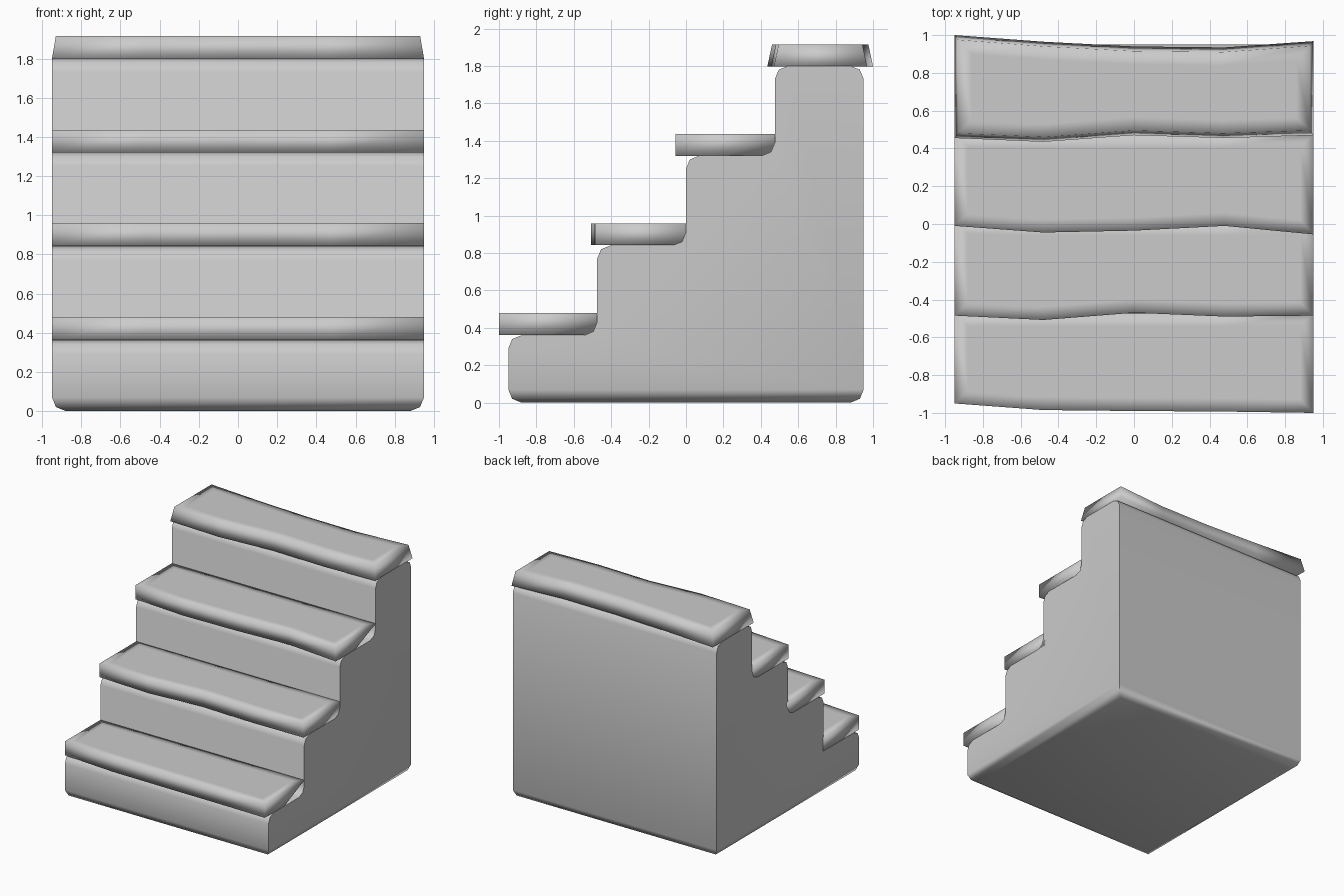
import bpy, bmesh, math

if "Cube" in bpy.data.objects:
    bpy.data.objects.remove(bpy.data.objects["Cube"])

RISE, RUN, TH = 0.48, 0.475, 0.117
XS = [-0.95, -0.48, 0.0, 0.48, 0.95]


def finish(bm, name, angle):
    bmesh.ops.recalc_face_normals(bm, faces=bm.faces)
    me = bpy.data.meshes.new(name)
    bm.to_mesh(me)
    bm.free()
    ob = bpy.data.objects.new(name, me)
    bpy.context.collection.objects.link(ob)
    bpy.ops.object.select_all(action='DESELECT')
    ob.select_set(True)
    bpy.context.view_layer.objects.active = ob
    bpy.ops.object.shade_smooth_by_angle(angle=math.radians(angle))
    return ob


# Solid stepped body: side profile extruded across x
profile = [(0.95, 0.0), (-0.95, 0.0)]
for i in range(4):
    y, z = -0.95 + i * RUN, 0.36 + i * RISE
    profile += [(y, z), (y + RUN, z)]
bm = bmesh.new()
face = bm.faces.new([bm.verts.new((-0.95, y, z)) for y, z in profile])
ext = bmesh.ops.extrude_face_region(bm, geom=[face])
for v in ext['geom']:
    if isinstance(v, bmesh.types.BMVert):
        v.co.x = 0.95
bmesh.ops.recalc_face_normals(bm, faces=bm.faces)
# round the side outlines and the bottom, keep step noses crisp
rounded = []
for e in bm.edges:
    a, b = e.verts[0].co, e.verts[1].co
    if abs(a.x - b.x) < 0.01 or max(a.z, b.z) < 0.01:
        if max(a.z, b.z) < 0.01:
            rounded.append(e)
    else:
        rounded.append(e)
bmesh.ops.bevel(bm, geom=rounded, offset=0.07, offset_type='OFFSET',
                segments=2, profile=0.5, affect='EDGES', clamp_overlap=True)
finish(bm, "stair_body", 50)


# Worn plank with uneven edges
def tread(name, z, front, back, taper=(0, 0), notch=None):
    bm = bmesh.new()

    def row(ys, h, dy):
        sx = (0.95 - (taper[0] if h else 0)) / 0.95
        return [bm.verts.new((x * sx, y + (dy if h else 0), z + h))
                for x, y in zip(XS, ys)]
    fb, ft = row(front, 0, 0), row(front, TH, taper[1])
    bb, bt = row(back, 0, 0), row(back, TH, -taper[1])
    top = []
    for i in range(4):
        j = i + 1
        top.append(bm.faces.new((ft[i], ft[j], bt[j], bt[i])))
        bm.faces.new((fb[i], bb[i], bb[j], fb[j]))
        bm.faces.new((fb[i], fb[j], ft[j], ft[i]))
        bm.faces.new((bb[j], bb[i], bt[i], bt[j]))
    bm.faces.new((fb[0], ft[0], bt[0], bb[0]))
    end = bm.faces.new((fb[4], bb[4], bt[4], ft[4]))
    # broken lower rear corner on the right end
    if notch is not None:
        edge = bm.edges.get((fb[4], bb[4]))
        _, mid = bmesh.utils.edge_split(edge, fb[4], 0.5)
        mid.co = (0.95, notch, z)
        bmesh.utils.face_split(end, mid, bt[4])
        bb[4].co.x = 0.86
    bmesh.ops.recalc_face_normals(bm, faces=bm.faces)
    bmesh.ops.inset_region(bm, faces=top, thickness=0.07, use_even_offset=True)
    finish(bm, name, 180)


tread("tread_1", 0.362, [-0.95, -0.985, -0.99, -0.993, -1.0],
      [-0.47] * 5, notch=-0.74)
tread("tread_2", 0.842, [-0.485, -0.508, -0.47, -0.49, -0.485],
      [0.02, 0.01, 0.01, 0.01, 0.02])
tread("tread_3", 1.319, [-0.01, -0.045, -0.035, -0.01, -0.055],
      [0.478] * 5, notch=0.2)
tread("tread_top", 1.798, [0.455, 0.435, 0.47, 0.455, 0.47],
      [1.0, 0.965, 0.94, 0.935, 0.968], taper=(0.02, 0.025))
